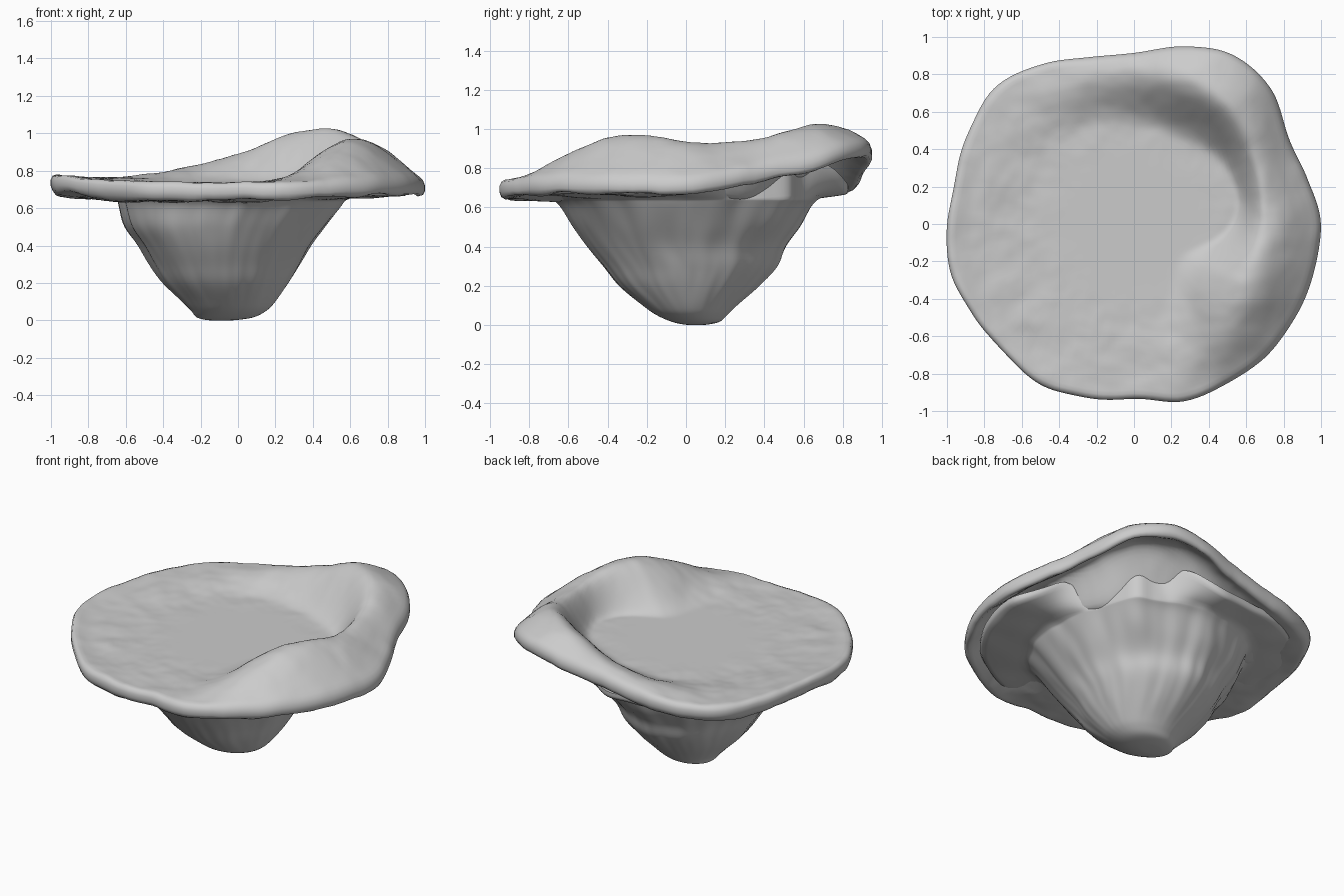
import bpy, bmesh, math
from mathutils import Vector, noise

if "Cube" in bpy.data.objects:
    bpy.data.objects.remove(bpy.data.objects["Cube"])

# Cap outline radius, every 15 degrees anticlockwise from +x
OUTLINE = [1.0, .96, .95, 1.03, 1.05, .985, .915, .925, .985, 1.04, 1.015, .985,
           1.0, 1.015, .99, .98, .995, .965, .935, .985, .99, 1.0, .995, .995]

# Raised fold: angle, inner foot radius, crest radius, crest height, edge height
FOLD = [(0, .55, .70, .93, .74), (20, .57, .70, .92, .80), (40, .55, .80, .99, .86),
        (60, .50, .85, 1.05, .97), (75, .50, .83, .98, .91), (90, .50, .82, .88, .85),
        (110, .55, .82, .82, .79), (130, .55, .85, .76, .76), (170, .55, .85, .76, .785),
        (200, .60, .85, .75, .78), (230, .60, .85, .735, .75), (270, .60, .85, .735, .735),
        (290, .45, .80, .75, .735), (305, .33, .74, .85, .75), (320, .28, .68, .96, .755),
        (340, .33, .68, .98, .75), (360, .55, .70, .93, .74)]

# Stem sections: height, centre x, radius x, centre y, radius y
STEM = [(.0, -.09, .07, .05, .05), (.015, -.07, .15, .05, .12), (.05, -.05, .20, .03, .18),
        (.10, -.05, .25, .02, .24), (.20, -.065, .335, .015, .355), (.30, -.07, .40, .02, .44),
        (.40, -.07, .46, .0, .50), (.50, -.065, .535, .0, .57), (.60, -.04, .59, .0, .63),
        (.64, -.03, .61, .0, .67)]
FLOOR = .735
N = 180


def ease(t):
    t = max(0, min(1, t))
    return t * t * (3 - 2 * t)


def spline(a, b, c, d, t):
    return b + .5 * t * (c - a + t * (2 * a - 5 * b + 4 * c - d + t * (3 * (b - c) + d - a)))


def outline(deg):
    p = (deg % 360) / 15
    i = int(p)
    r = spline(*(OUTLINE[(i + k) % 24] for k in (-1, 0, 1, 2)), p - i)
    a = math.radians(deg)
    return r + .009 * noise.noise((4 * math.cos(a), 4 * math.sin(a), 3))


def fold_linear(deg):
    deg %= 360
    for a, b in zip(FOLD, FOLD[1:]):
        if deg <= b[0]:
            t = (deg - a[0]) / (b[0] - a[0])
            return [u + (v - u) * t for u, v in zip(a[1:], b[1:])]


def fold(deg):
    # average neighbouring angles so the fold has no creases
    rows = [fold_linear(deg + k) for k in range(-12, 13, 3)]
    return [sum(c) / len(rows) for c in zip(*rows)]


def top_height(x, y):
    deg, r = math.degrees(math.atan2(y, x)), math.hypot(x, y)
    foot, crest, high, edge = fold(deg)
    if r < crest:
        z = FLOOR + (high - FLOOR) * ease((r - foot) / (crest - foot))
    else:
        s = (r - crest) / (outline(deg) - crest)
        z = high + (edge - high) * (.5 * ease(s) + .5 * min(s, 1) ** 2)
    rough = ease((r - .3) / .4)
    return z + rough * (.008 * noise.noise((x * 7, y * 7, 1)) + .004 * noise.noise((x * 18, y * 18, 2)))


def build(name, rings, close_last):
    bm = bmesh.new()
    rows = [[bm.verts.new(p) for p in ring] for ring in rings]
    for a, b in zip(rows, rows[1:]):
        for j in range(N):
            k = (j + 1) % N
            bm.faces.new((a[j], a[k], b[k], b[j]))
    for row in ([rows[0], rows[-1]] if close_last else [rows[0]]):
        mid = bm.verts.new(sum((v.co for v in row), Vector()) / N)
        for j in range(N):
            bm.faces.new((row[j], row[(j + 1) % N], mid))
    bmesh.ops.recalc_face_normals(bm, faces=bm.faces)
    mesh = bpy.data.meshes.new(name)
    bm.to_mesh(mesh)
    bm.free()
    for f in mesh.polygons:
        f.use_smooth = True
    ob = bpy.data.objects.new(name, mesh)
    bpy.context.collection.objects.link(ob)
    return ob


def cap_ring(t, drop, wobble=0):
    ring = []
    for j in range(N):
        deg = 360 * j / N
        a, r = math.radians(deg), outline(deg) * t
        x, y = r * math.cos(a), r * math.sin(a)
        ring.append((x, y, top_height(x, y) - drop + wobble * noise.noise((x * 4, y * 4, 6))))
    return ring


# Folded cap: top surface, rounded rim, then the hollow underside
steps = [.02 + .95 * i / 45 for i in range(46)]
rings = [cap_ring(t, 0) for t in steps]
rings += [cap_ring(.99, .008), cap_ring(1, .03), cap_ring(1, .06), cap_ring(.99, .085)]
rings += [cap_ring(t, .10, .02) for t in reversed(steps)]
cap = build("folded_cap", rings, True)
smooth = cap.modifiers.new("soften", 'SMOOTH')
smooth.factor, smooth.iterations = .5, 1

# Tapered stem
sections = []
for i in range(len(STEM) - 1):
    q = [STEM[max(0, min(len(STEM) - 1, i + k))] for k in (-1, 0, 1, 2)]
    sections += [[spline(*c, s / 5) for c in zip(*q)] for s in range(5)]
sections.append(STEM[-1])
rings = []
for z, cx, rx, cy, ry in sections:
    ring = []
    for j in range(N):
        a = 2 * math.pi * j / N
        c, s = math.cos(a), math.sin(a)
        lump = 1 + ease(z / .2) * (.04 * noise.noise((c * 2.5, s * 2.5, z * 2))
                                   + .02 * noise.noise((c * 7, s * 7, z * 4)))
        # swelling on the back right, below the fold
        lump += .07 * math.exp(-((a - .8) / .15) ** 2) * ease((z - .35) / .2)
        ring.append((cx + rx * c * lump, cy + ry * s * lump, z))
    rings.append(ring)


# Stem flares into a thin lower plate under the cap, open at the back right
def plate_ring(f, z_plate):
    ring = []
    for j, (x, y, z) in enumerate(rings[len(sections) - 1]):
        deg = math.degrees(math.atan2(y, x))
        w = ease((abs((deg - 45 + 180) % 360 - 180) - 18) / 30)
        r0 = math.hypot(x, y)
        k = (r0 + w * f * (.91 * outline(deg) - r0)) / r0
        x, y = x * k, y * k
        roof = top_height(x, y) - .05
        wave = .012 * noise.noise((x * 5, y * 5, 9))
        ring.append((x, y, w * min(z_plate + wave, roof) + (1 - w) * (z + (roof - z) * f)))
    return ring


rings += [plate_ring(f, .65 + .015 * f) for f in (.1, .25, .4, .55, .7, .85, .97)]
rings += [plate_ring(1, .685), plate_ring(1, .71)]
stem = build("tapered_stem", rings, False)
smooth = stem.modifiers.new("soften", 'SMOOTH')
smooth.factor, smooth.iterations = .5, 2
